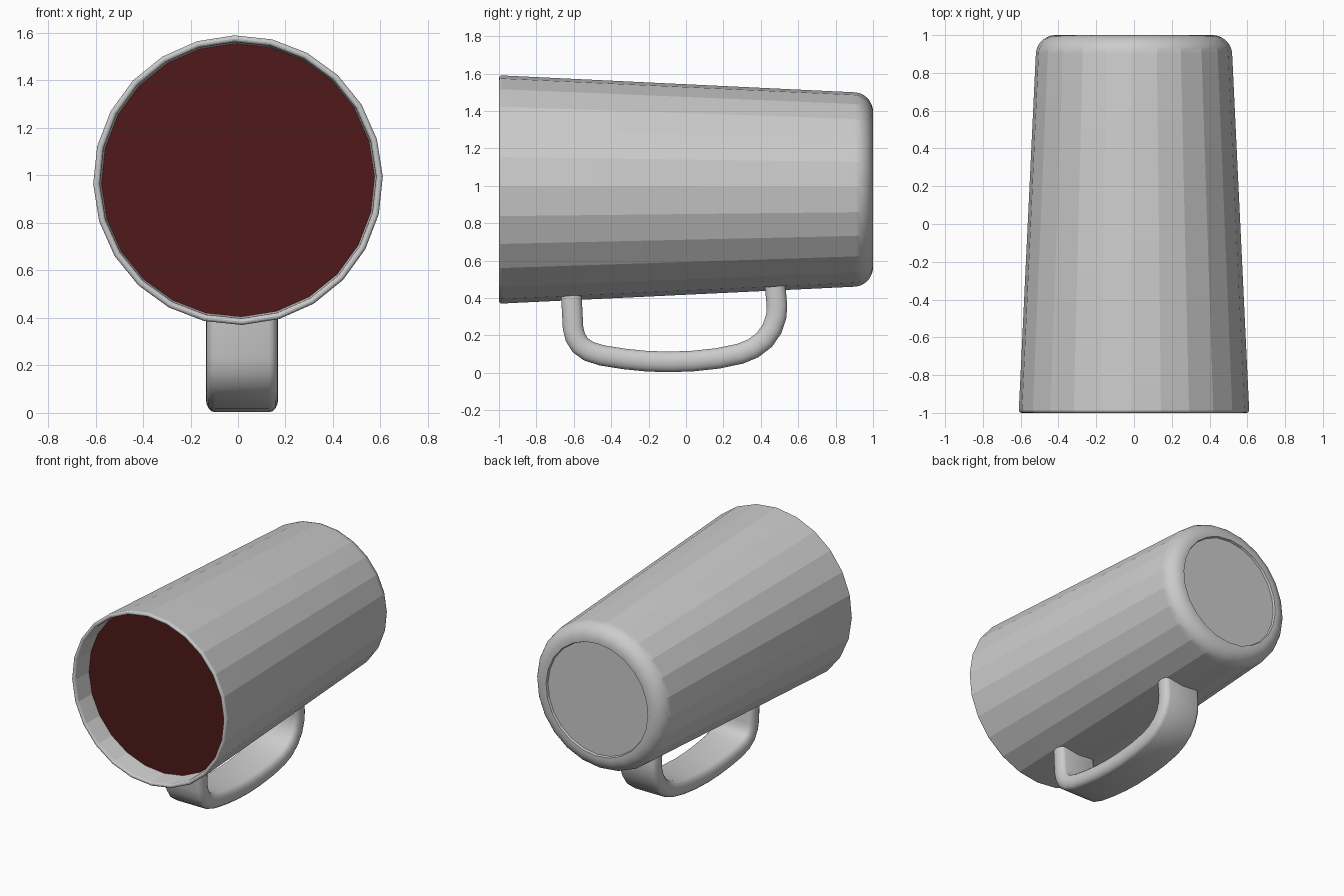
import bpy, bmesh, math
from mathutils import Vector

if "Cube" in bpy.data.objects:
    bpy.data.objects.remove(bpy.data.objects["Cube"])

SIDES = 24
TURN = math.radians(1.5)
AXIS_Z = 0.98


def finish(name, bm, angle):
    bmesh.ops.recalc_face_normals(bm, faces=bm.faces)
    mesh = bpy.data.meshes.new(name)
    bm.to_mesh(mesh)
    bm.free()
    ob = bpy.data.objects.new(name, mesh)
    bpy.context.collection.objects.link(ob)
    bpy.ops.object.select_all(action='DESELECT')
    ob.select_set(True)
    bpy.context.view_layer.objects.active = ob
    bpy.ops.object.shade_smooth_by_angle(angle=math.radians(angle))
    return ob


def bridge(bm, a, b):
    n = len(a)
    for i in range(n):
        bm.faces.new((a[i], a[(i + 1) % n], b[(i + 1) % n], b[i]))


def ring(bm, r, y):
    return [bm.verts.new((r * math.cos(TURN + math.tau * i / SIDES), y,
                          AXIS_Z + r * math.sin(TURN + math.tau * i / SIDES)))
            for i in range(SIDES)]


def arc(cr, cy, rad, a0, a1, steps):
    return [(cr + rad * math.cos(math.radians(a0 + (a1 - a0) * i / steps)),
             cy + rad * math.sin(math.radians(a0 + (a1 - a0) * i / steps)))
            for i in range(steps + 1)]


# Cup: (radius, y) profile from recessed base, over the rim, to inner floor
profile = [(0.395, 0.985), (0.40, 1.0)]
profile += arc(0.415, 0.895, 0.105, 90, 3, 9)
profile += arc(0.596, -0.986, 0.014, 0, -180, 6)
profile += [(0.496, 0.88), (0.42, 0.94)]
bm = bmesh.new()
rings = [ring(bm, r, y) for r, y in profile]
for a, b in zip(rings, rings[1:]):
    bridge(bm, a, b)
bm.faces.new(rings[0])
bm.faces.new(rings[-1])
finish("cup", bm, 14)

# Drink surface
bm = bmesh.new()
bm.faces.new(ring(bm, 0.576, -0.85))
drink = finish("drink", bm, 14)
mat = bpy.data.materials.new("dark_red")
mat.diffuse_color = (0.08, 0.01, 0.01, 1)
mat.use_nodes = True
mat.node_tree.nodes["Principled BSDF"].inputs["Base Color"].default_value = mat.diffuse_color
drink.data.materials.append(mat)

# Handle: wide strap with rounded edges swept along a path in the y-z plane
path = [(-0.613, 0.415), (-0.604, 0.24), (-0.592, 0.19), (-0.565, 0.147),
        (-0.52, 0.115), (-0.45, 0.093), (-0.33, 0.074), (-0.21, 0.062),
        (-0.09, 0.058), (0.04, 0.063), (0.17, 0.077), (0.29, 0.102),
        (0.36, 0.131), (0.42, 0.177), (0.46, 0.235), (0.483, 0.305),
        (0.486, 0.36), (0.477, 0.462)]
path = [Vector(p) for p in path]
half_w, half_t, edge = 0.152, 0.055, 0.038
section = []
for side in (1, -1):
    for i in range(9):
        a = math.radians(-90 + 180 * i / 8)
        section.append((side * (half_w - edge + edge * math.cos(a)),
                        side * half_t * math.sin(a)))
bm = bmesh.new()
loops = []
for i, p in enumerate(path):
    t_in = (p - path[max(i - 1, 0)]).normalized()
    t_out = (path[min(i + 1, len(path) - 1)] - p).normalized()
    t = (t_in + t_out).normalized()
    n = Vector((-t.y, t.x))
    loops.append([bm.verts.new((0.017 + u, p.x + n.x * v, p.y + n.y * v))
                  for u, v in section])
for a, b in zip(loops, loops[1:]):
    bridge(bm, a, b)
bm.faces.new(loops[0])
bm.faces.new(loops[-1])
finish("handle", bm, 40)
